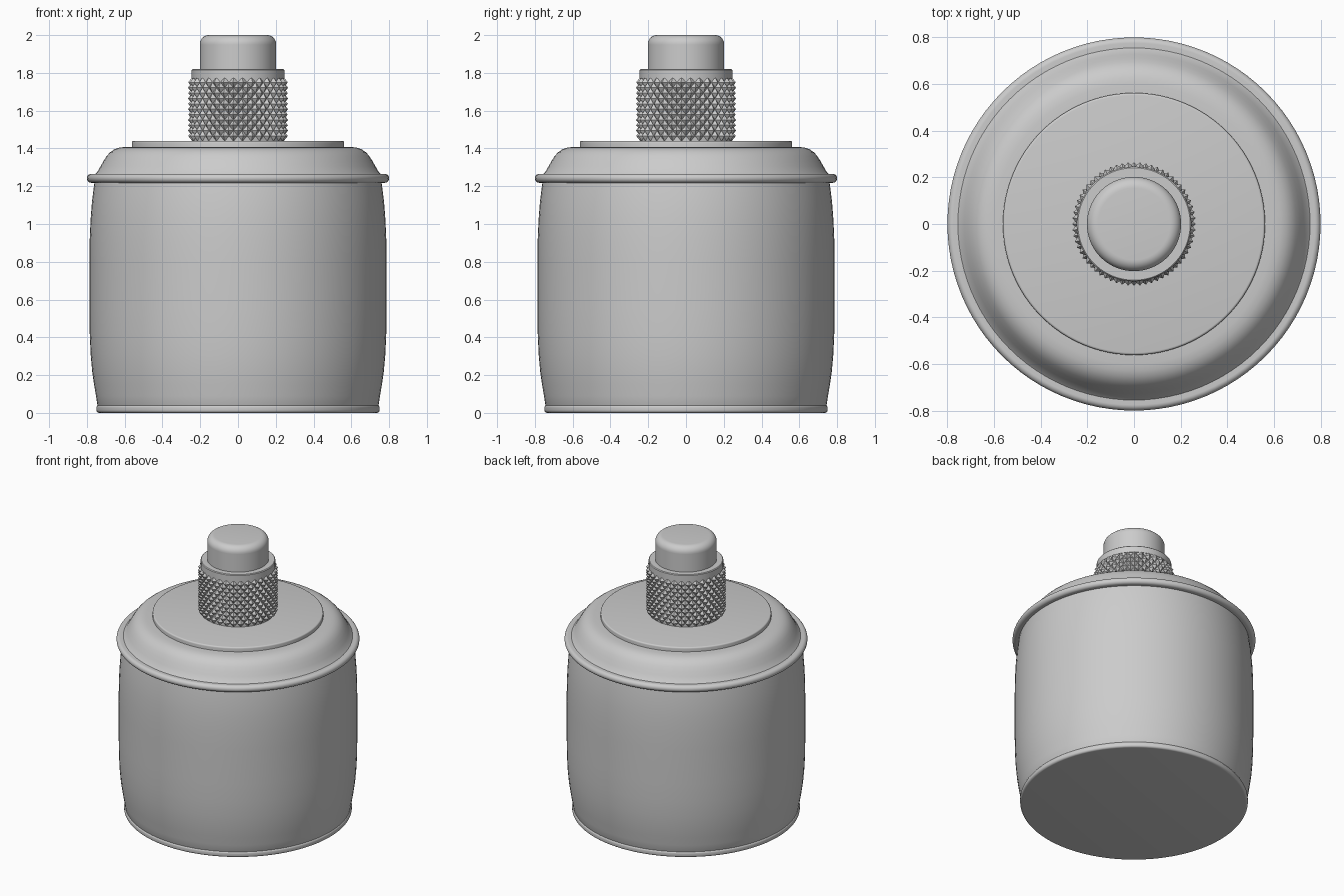
import bpy, bmesh
from math import sin, cos, pi, radians

if "Cube" in bpy.data.objects:
    bpy.data.objects.remove(bpy.data.objects["Cube"])

SEG = 96


def finish(name, bm, angle):
    bmesh.ops.recalc_face_normals(bm, faces=bm.faces)
    me = bpy.data.meshes.new(name)
    bm.to_mesh(me)
    bm.free()
    ob = bpy.data.objects.new(name, me)
    bpy.context.collection.objects.link(ob)
    bpy.ops.object.select_all(action='DESELECT')
    ob.select_set(True)
    bpy.context.view_layer.objects.active = ob
    bpy.ops.object.shade_smooth_by_angle(angle=radians(angle))
    return ob


def rings_of(bm, profile, seg=SEG):
    return [[bm.verts.new((r * cos(2 * pi * i / seg), r * sin(2 * pi * i / seg), z))
             for i in range(seg)] for r, z in profile]


def lathe(name, profile, angle=40):
    """Revolve (radius, z) points around z and cap both ends."""
    bm = bmesh.new()
    rings = rings_of(bm, profile)
    for a, b in zip(rings, rings[1:]):
        for i in range(SEG):
            k = (i + 1) % SEG
            bm.faces.new((a[i], a[k], b[k], b[i]))
    bm.faces.new(rings[0][::-1])
    bm.faces.new(rings[-1])
    return finish(name, bm, angle)


def arc(r, z, rad, a0, a1, n=6):
    """Arc points of a profile, angles in degrees."""
    return [(r + rad * cos(radians(a0 + (a1 - a0) * i / n)),
             z + rad * sin(radians(a0 + (a1 - a0) * i / n))) for i in range(n + 1)]


# Bulging container wall
lathe("body", [(0.735, 0.02), (0.744, 0.04), (0.752, 0.09), (0.762, 0.15), (0.772, 0.22),
               (0.780, 0.31), (0.785, 0.42), (0.786, 0.55), (0.786, 0.80), (0.785, 0.92),
               (0.780, 1.03), (0.773, 1.12), (0.764, 1.19), (0.757, 1.24)])

# Rounded bead around the base
lathe("base_rim", arc(0.735, 0.015, 0.015, -90, 0) + arc(0.735, 0.027, 0.015, 0, 90))

# Domed shoulder with a rolled lip
lathe("lid_shoulder", [(0.745, 1.24), (0.758, 1.262), (0.745, 1.275), (0.728, 1.305),
                       (0.712, 1.333), (0.695, 1.360), (0.677, 1.380), (0.655, 1.395),
                       (0.630, 1.404), (0.600, 1.408), (0.550, 1.409)])
lathe("lid_lip", [(0.74, 1.218)] + arc(0.776, 1.242, 0.024, -90, 90, 12) + [(0.74, 1.264)])

# Raised flat disc on the lid
lathe("top_plate", [(0.562, 1.40)] + arc(0.552, 1.43, 0.010, 0, 90, 4))

# Knurled collar: diamond pyramids from a grid with alternating diagonals
COLS, ROWS = 64, 12
Z0, Z1 = 1.438, 1.778
bm = bmesh.new()
grid = []
for j in range(ROWS + 1):
    row = []
    for i in range(COLS):
        r = 0.265 if (i + j) % 2 == 0 and 0 < j < ROWS else 0.243
        a = 2 * pi * i / COLS
        row.append(bm.verts.new((r * cos(a), r * sin(a), Z0 + (Z1 - Z0) * j / ROWS)))
    grid.append(row)
for j in range(ROWS):
    for i in range(COLS):
        k = (i + 1) % COLS
        a, b, c, d = grid[j][i], grid[j][k], grid[j + 1][k], grid[j + 1][i]
        tris = ((a, b, d), (b, c, d)) if (i + j) % 2 == 0 else ((a, b, c), (a, c, d))
        for t in tris:
            bm.faces.new(t)
bm.faces.new(grid[0][::-1])
bm.faces.new(grid[-1])
finish("knurled_collar", bm, 10)

# Plain ring above the knurling
lathe("collar_ring", [(0.246, 1.77), (0.246, 1.815), (0.241, 1.82)])

# Push button with a rounded top edge
lathe("button", [(0.202, 1.80), (0.202, 1.95)] + arc(0.154, 1.952, 0.048, 0, 90, 8))
